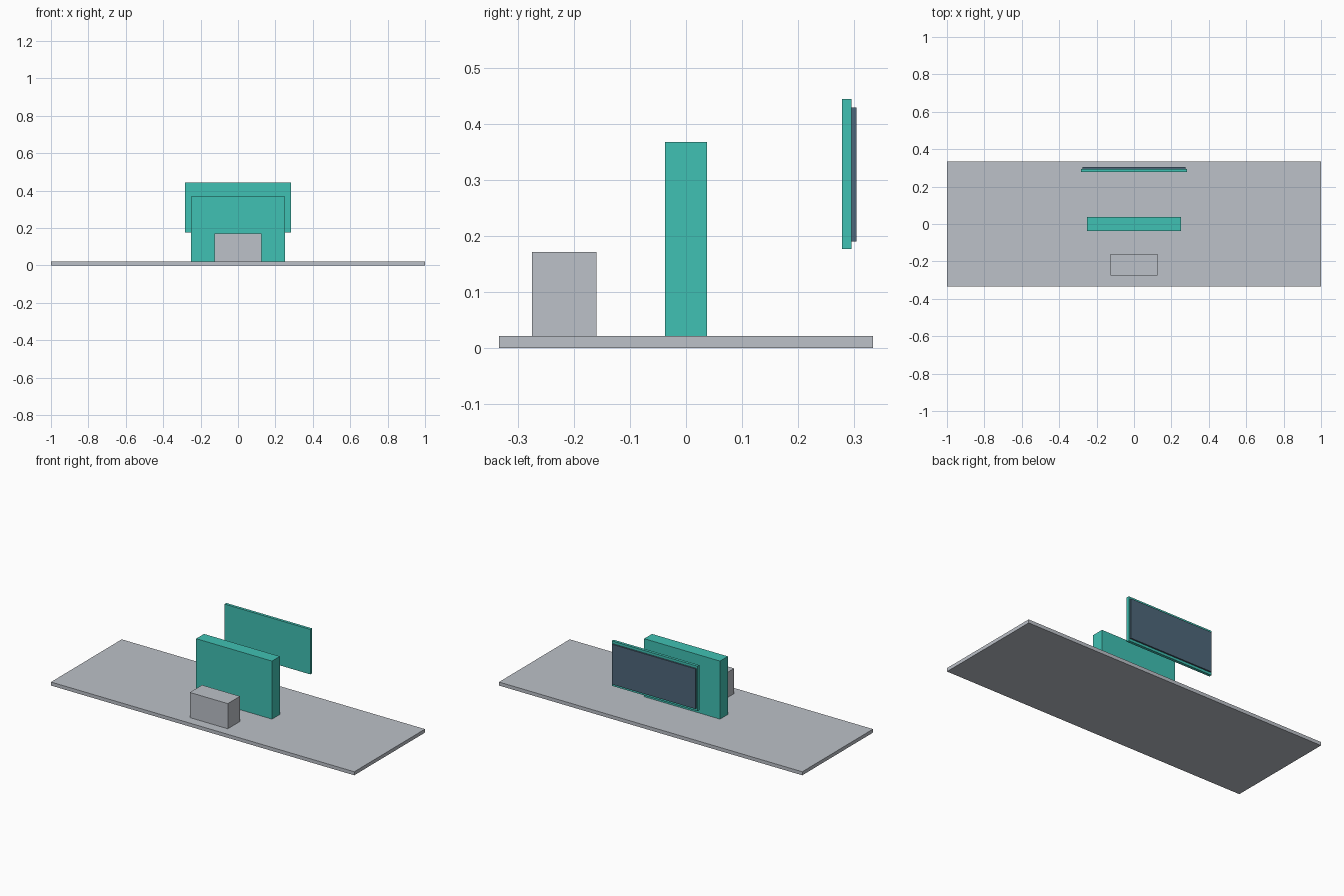
import bpy
import bmesh
from mathutils import Vector

if "Cube" in bpy.data.objects:
    bpy.data.objects.remove(bpy.data.objects["Cube"])


def material(name, rgb):
    m = bpy.data.materials.new(name)
    m.diffuse_color = (*rgb, 1.0)
    m.use_nodes = True
    m.node_tree.nodes["Principled BSDF"].inputs["Base Color"].default_value = m.diffuse_color
    return m


def box(name, x, y, z, mat):
    """Axis-aligned box centred on x = 0: half width x, ranges y and z."""
    lo, hi = Vector((-x, y[0], z[0])), Vector((x, y[1], z[1]))
    bm = bmesh.new()
    bmesh.ops.create_cube(bm, size=1.0)
    bmesh.ops.scale(bm, vec=hi - lo, verts=bm.verts)
    bmesh.ops.translate(bm, vec=(lo + hi) / 2, verts=bm.verts)
    mesh = bpy.data.meshes.new(name)
    bm.to_mesh(mesh)
    bm.free()
    mesh.materials.append(mat)
    obj = bpy.data.objects.new(name, mesh)
    bpy.context.collection.objects.link(obj)
    return obj


grey = material("light grey", (0.503, 0.533, 0.578))
teal = material("teal", (0.051, 0.533, 0.451))
slate = material("dark slate", (0.076, 0.135, 0.195))

TOP = 0.021  # top of the floor slab

# Floor slab
box("floor_slab", 1.0, (-0.333, 0.333), (0, TOP), grey)
# Low block in front
box("front_block", 0.125, (-0.275, -0.16), (TOP, 0.171), grey)
# Upright wall in the middle, set into the slab
box("centre_wall", 0.25, (-0.037, 0.037), (0.001, 0.367), teal)
# Floating panel with a screen on its back
box("panel_frame", 0.283, (0.278, 0.295), (0.176, 0.444), teal)
box("panel_screen", 0.275, (0.295, 0.304), (0.19, 0.429), slate)
